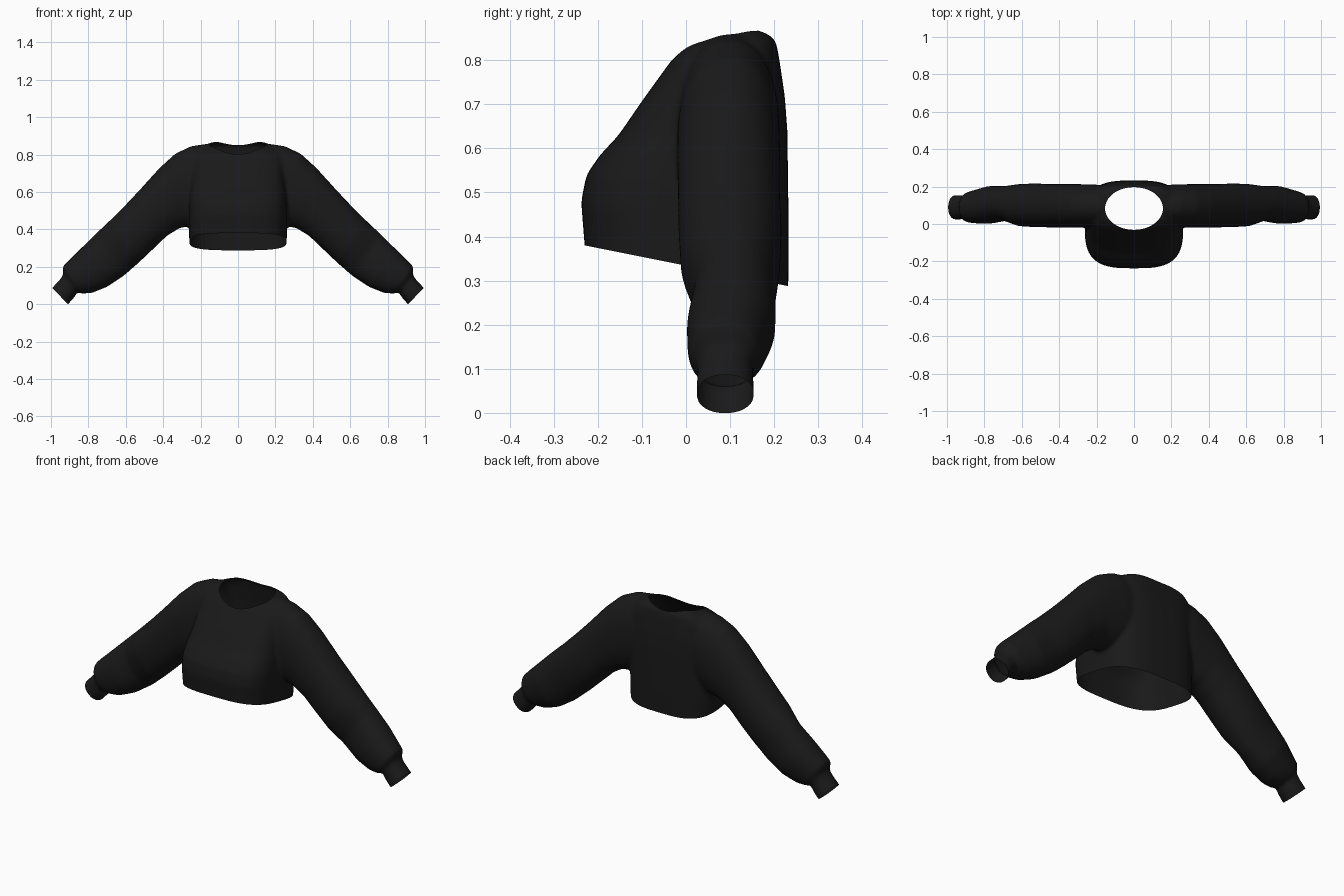
import bpy, bmesh, math
from mathutils import Vector

if "Cube" in bpy.data.objects:
    bpy.data.objects.remove(bpy.data.objects["Cube"])

SEG = 48


def ring(bm, center, u, v, power):
    """Superellipse ring spanned by half-axes u and v."""
    out = []
    for i in range(SEG):
        a = 2 * math.pi * i / SEG
        c, s = math.cos(a), math.sin(a)
        p = center + u * math.copysign(abs(c) ** (2 / power), c) \
                   + v * math.copysign(abs(s) ** (2 / power), s)
        out.append(bm.verts.new(p))
    return out


def loft(bm, rings):
    for a, b in zip(rings, rings[1:]):
        for i in range(SEG):
            j = (i + 1) % SEG
            bm.faces.new((a[i], a[j], b[j], b[i]))
    bm.faces.new(rings[0][::-1])
    bm.faces.new(rings[-1])


bm = bmesh.new()

# Body: front y, z / back y, z / half width
body = [(-.226, .32, .231, .225, .257), (-.230, .38, .232, .285, .260),
        (-.238, .48, .233, .40, .264), (-.226, .54, .232, .50, .262),
        (-.195, .585, .231, .57, .257), (-.153, .63, .230, .64, .252),
        (-.098, .71, .224, .72, .247), (-.033, .80, .212, .80, .24),
        (0, .832, .204, .845, .20), (.05, .855, .17, .872, .14)]
loft(bm, [ring(bm, Vector((0, (fy + by) / 2, (fz + bz) / 2)), Vector((w, 0, 0)),
               Vector((0, (by - fy) / 2, (bz - fz) / 2)), 3.2)
          for fy, fz, by, bz, w in body])

# Sleeves and shoulders: top x, z / bottom x, z / y range
arm = [(.15, .86, .12, .48, -.01, .205), (.25, .845, .20, .44, -.018, .212),
       (.335, .805, .26, .415, -.02, .213), (.42, .728, .31, .408, -.02, .213),
       (.52, .617, .38, .365, -.018, .213), (.60, .532, .45, .298, -.017, .217),
       (.68, .452, .53, .222, -.012, .214), (.76, .377, .61, .152, .018, .203),
       (.84, .298, .70, .092, .002, .203), (.902, .238, .78, .06, .003, .183),
       (.937, .202, .835, .056, .008, .170), (.935, .155, .862, .065, .028, .152),
       (.955, .128, .872, .040, .025, .153), (1.01, .07, .927, -.022, .023, .155)]
spine = [(-a, b, -c, d, e, f) for a, b, c, d, e, f in reversed(arm)]
spine += [(0, .858, 0, .5, 0, .2)] + arm
loft(bm, [ring(bm, Vector(((tx + bx) / 2, (y0 + y1) / 2, (tz + bz) / 2)),
               Vector(((tx - bx) / 2, 0, (tz - bz) / 2)),
               Vector((0, (y1 - y0) / 2, 0)), 2.2)
          for tx, tz, bx, bz, y0, y1 in spine])
bmesh.ops.recalc_face_normals(bm, faces=bm.faces)

mesh = bpy.data.meshes.new("sweater")
bm.to_mesh(mesh)
bm.free()
sweater = bpy.data.objects.new("sweater", mesh)
bpy.context.collection.objects.link(sweater)

# Neck cutter
NX, NY, NC = .155, .114, .083
bpy.ops.mesh.primitive_cylinder_add(vertices=64, radius=1, depth=.5, location=(0, NC, .8))
cutter = bpy.context.object
cutter.name = "neck_cutter"
cutter.scale = (NX, NY, 1)
cutter.hide_render = True

# Merge the parts into one soft skin, then cut the neck
m = sweater.modifiers.new("merge", 'REMESH')
m.mode = 'VOXEL'
m.voxel_size = .01
m = sweater.modifiers.new("soften", 'SMOOTH')
m.factor = .5
m.iterations = 8
m = sweater.modifiers.new("neck", 'BOOLEAN')
m.operation = 'DIFFERENCE'
m.solver = 'EXACT'
m.object = cutter
bpy.context.view_layer.update()
dg = bpy.context.evaluated_depsgraph_get()
skin = bpy.data.meshes.new_from_object(sweater.evaluated_get(dg))
sweater.modifiers.clear()
sweater.data = skin
bpy.data.objects.remove(cutter)

bm = bmesh.new()
bm.from_mesh(skin)


def everything():
    return bm.verts[:] + bm.edges[:] + bm.faces[:]


# Open the neck: drop the walls and floor left by the cutter
gone = []
for f in bm.faces:
    c = f.calc_center_median()
    if c.z > .5 and (c.x / NX) ** 2 + ((c.y - NC) / NY) ** 2 < 1.0005:
        gone.append(f)
bmesh.ops.delete(bm, geom=gone, context='FACES')

# Open the cuffs
for s in (-1, 1):
    bmesh.ops.bisect_plane(bm, geom=everything(), plane_co=(s * .952, 0, .044),
                           plane_no=(s * .085, 0, -.083), clear_outer=True)

# Open the slanted hem
co, no = Vector((0, 0, .334)), Vector((0, -.2, -1)).normalized()
bmesh.ops.bisect_plane(bm, geom=everything(), plane_co=co, plane_no=no)
gone = []
for f in bm.faces:
    c = f.calc_center_median()
    if abs(c.x) < .33 and (c - co).dot(no) > 1e-5:
        gone.append(f)
bmesh.ops.delete(bm, geom=gone, context='FACES')
for f in bm.faces:
    f.smooth = True
bm.to_mesh(skin)
bm.free()

# Black cloth
cloth = bpy.data.materials.new("black_cloth")
cloth.diffuse_color = (.01, .01, .01, 1)
cloth.use_nodes = True
cloth.node_tree.nodes["Principled BSDF"].inputs["Base Color"].default_value = cloth.diffuse_color
skin.materials.clear()
skin.materials.append(cloth)
for p in skin.polygons:
    p.material_index = 0
